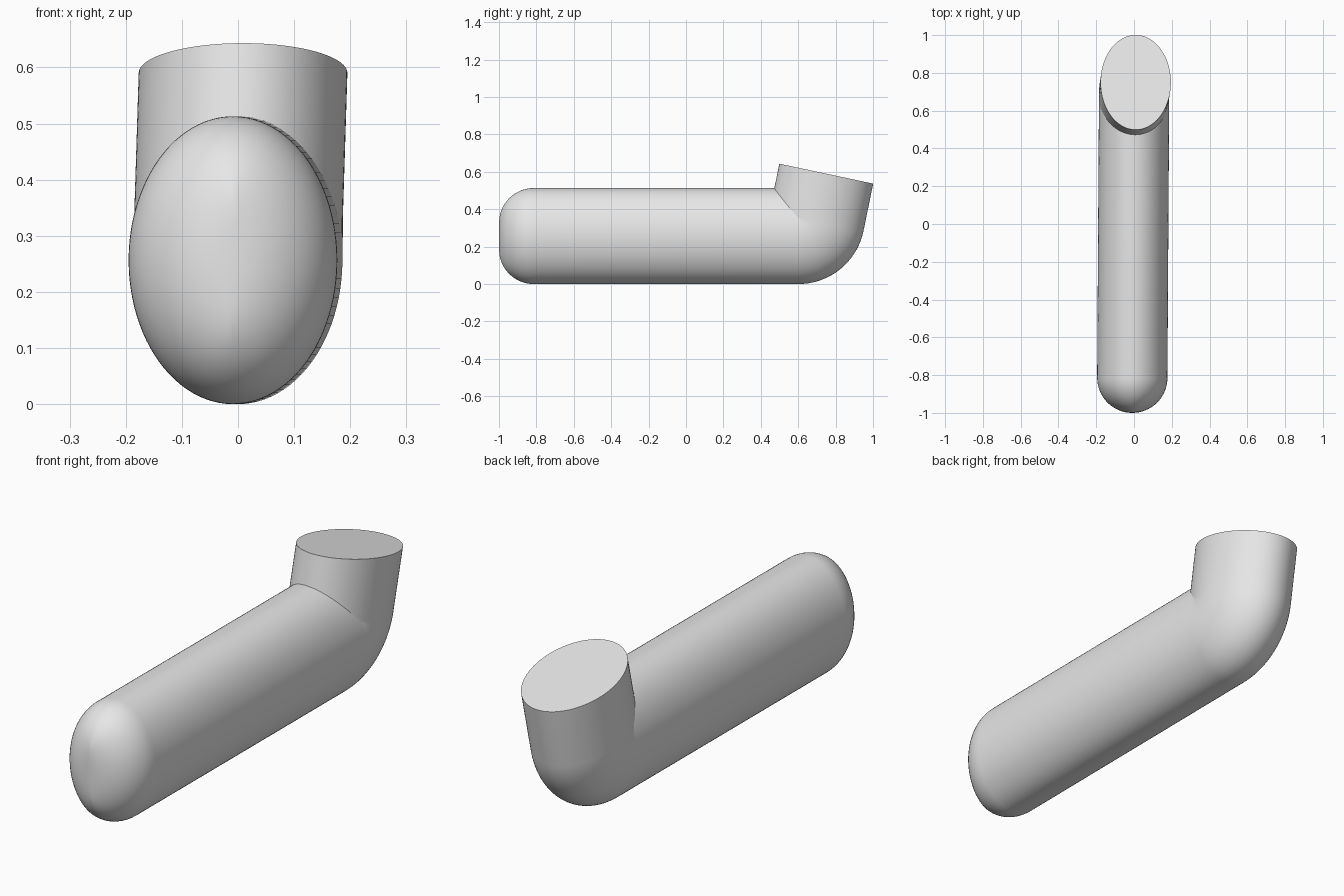
import bpy
import bmesh
from math import sin, cos, sqrt, pi, radians

cube = bpy.data.objects.get("Cube")
if cube:
    bpy.data.objects.remove(cube)

A, B = 0.186, 0.2565         # half width and half height of the oval section
SEGS = 96
BEND_START, BEND_R, TURN = 0.6, 0.1, radians(78)
TOP_Y, TOP_Z = 0.75, 0.59    # centre of the open end's cap

grey = bpy.data.materials.new("plain grey")
grey.use_nodes = True
grey.diffuse_color = (0.8, 0.8, 0.8, 1)
grey.node_tree.nodes["Principled BSDF"].inputs["Base Color"].default_value = (0.8, 0.8, 0.8, 1)

bm = bmesh.new()
angles = [2 * pi * i / SEGS for i in range(SEGS)]


def tube_ring(x, y, z, tilt):
    """Oval section centred on a path point, leaning back by the tilt."""
    return [bm.verts.new((x + A * cos(t),
                          y - B * sin(t) * sin(tilt),
                          z + B * sin(t) * cos(tilt))) for t in angles]


def cap_ring(s):
    """Oval inset towards its ridge line, s = 0 at the rim and 1 at the ridge."""
    ring = []
    for t in angles:
        length = sqrt((B * cos(t)) ** 2 + (A * sin(t)) ** 2)
        d = s * A * length / B
        depth = sqrt(max(0, A * A - (A - d) ** 2))
        ring.append(bm.verts.new((-0.009 + A * cos(t) - d * B * cos(t) / length,
                                  -1 + A - depth,
                                  B + B * sin(t) - d * A * sin(t) / length)))
    return ring


# Rounded front end, from the ridge out to the rim
rings = [cap_ring(1 - sin(k / 16 * pi / 2)) for k in range(16)]
rings.append(tube_ring(-0.009, -1 + A, B, 0))

# Straight body and tight elbow
for k in range(25):
    a = TURN * k / 24
    rings.append(tube_ring(0.001 * k / 24, BEND_START + BEND_R * sin(a),
                           B + BEND_R * (1 - cos(a)), a))

# Short raised end
rings.append(tube_ring(0.009, TOP_Y, TOP_Z, TURN))

for r0, r1 in zip(rings, rings[1:]):
    for i in range(SEGS):
        j = (i + 1) % SEGS
        bm.faces.new((r0[i], r0[j], r1[j], r1[i]))
bm.faces.new(rings[-1])

bmesh.ops.remove_doubles(bm, verts=bm.verts[:], dist=0.00001)
bmesh.ops.recalc_face_normals(bm, faces=bm.faces[:])

mesh = bpy.data.meshes.new("bent_tube")
bm.to_mesh(mesh)
bm.free()
mesh.materials.append(grey)
tube = bpy.data.objects.new("bent_tube", mesh)
bpy.context.collection.objects.link(tube)

bpy.ops.object.select_all(action='DESELECT')
tube.select_set(True)
bpy.context.view_layer.objects.active = tube
bpy.ops.object.shade_smooth_by_angle(angle=radians(35))
